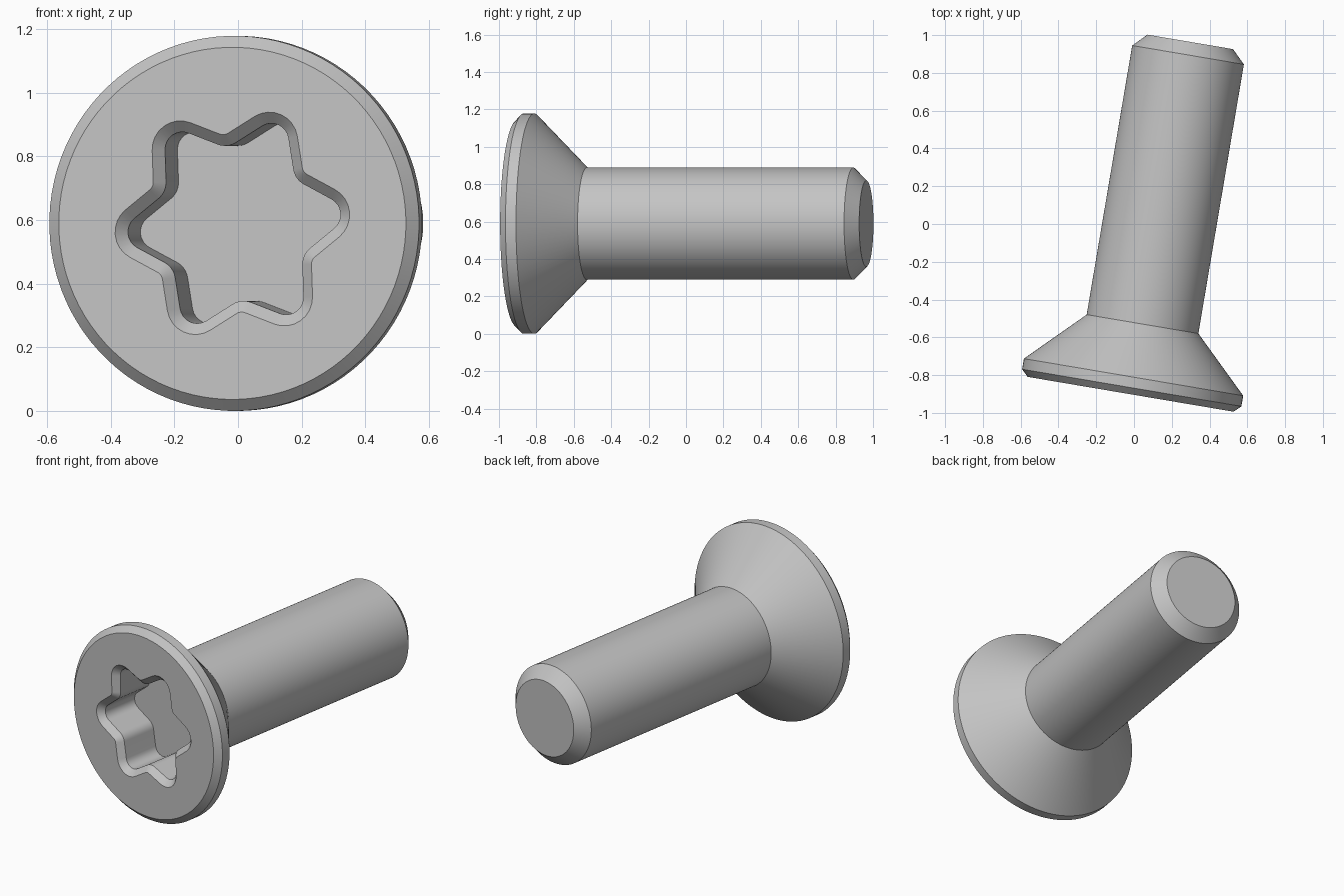
import bpy
import bmesh
from math import sin, cos, acos, atan2, pi, radians
from mathutils import Matrix

cube = bpy.data.objects.get("Cube")
if cube:
    bpy.data.objects.remove(cube)

LOBES, LOBE_STEPS, VALLEY_STEPS = 6, 8, 6
COUNT = LOBES * (LOBE_STEPS + VALLEY_STEPS + 2)
FACE_Y = -0.892


def circle(radius):
    """Circle points, indexed to line up with the star outline."""
    angles = [(k - LOBE_STEPS / 2) * 2 * pi / COUNT for k in range(COUNT)]
    return [(radius * cos(a), radius * sin(a)) for a in angles]


def star(grow):
    """Rounded six-lobe outline, offset outward by grow."""
    lobe_r, valley_r = 0.055 + grow, 0.065 - grow
    lobe_c, valley_c = 0.285, 0.31
    vx, vy = valley_c * cos(pi / LOBES), valley_c * sin(pi / LOBES)
    dx, dy = vx - lobe_c, vy
    # angle at which the straight flank touches both arcs
    touch = atan2(dy, dx) - acos((lobe_r + valley_r) / (dx * dx + dy * dy) ** 0.5)
    points = []
    for i in range(LOBE_STEPS + 1):
        a = touch * (2 * i / LOBE_STEPS - 1)
        points.append((lobe_c + lobe_r * cos(a), lobe_r * sin(a)))
    half = touch - pi / LOBES
    for i in range(VALLEY_STEPS + 1):
        a = pi + pi / LOBES + half * (1 - 2 * i / VALLEY_STEPS)
        points.append((vx + valley_r * cos(a), vy + valley_r * sin(a)))
    outline = []
    for n in range(LOBES):
        c, s = cos(n * 2 * pi / LOBES), sin(n * 2 * pi / LOBES)
        outline += [(x * c - z * s, x * s + z * c) for x, z in points]
    return outline


# Rings from the shank tip, over the head and down into the drive recess
rings = [
    (circle(0.23), 1.0),             # tip
    (circle(0.30), 0.93),            # tip chamfer
    (circle(0.30), -0.515),          # shank
    (circle(0.589), -0.80),          # countersunk cone
    (circle(0.589), -0.857),         # rim
    (circle(0.553), FACE_Y),         # rim chamfer
    (star(0.035), FACE_Y),           # flat head face
    (star(0), FACE_Y + 0.035),       # recess chamfer
    (star(0), FACE_Y + 0.27),        # recess wall
]

bm = bmesh.new()
loops = [[bm.verts.new((x, y, z)) for x, z in pts] for pts, y in rings]
for a, b in zip(loops, loops[1:]):
    for i in range(COUNT):
        j = (i + 1) % COUNT
        bm.faces.new((a[i], a[j], b[j], b[i]))
bm.faces.new(loops[0])      # tip cap
bm.faces.new(loops[-1])     # recess floor
bmesh.ops.recalc_face_normals(bm, faces=bm.faces)

# Roll the drive, turn the screw and rest it on the ground
bm.transform(Matrix.Translation((0.131, -0.022, 0.589))
             @ Matrix.Rotation(radians(-9.6), 4, 'Z')
             @ Matrix.Rotation(radians(-5.5), 4, 'Y'))

mesh = bpy.data.meshes.new("countersunk_screw")
bm.to_mesh(mesh)
bm.free()
screw = bpy.data.objects.new("countersunk_screw", mesh)
bpy.context.collection.objects.link(screw)

# Plain grey metal
grey = bpy.data.materials.new("grey")
grey.use_nodes = True
colour = (0.55, 0.55, 0.55, 1)
grey.diffuse_color = colour
grey.node_tree.nodes["Principled BSDF"].inputs["Base Color"].default_value = colour
mesh.materials.append(grey)

bpy.ops.object.select_all(action='DESELECT')
screw.select_set(True)
bpy.context.view_layer.objects.active = screw
bpy.ops.object.shade_smooth_by_angle(angle=radians(30))
